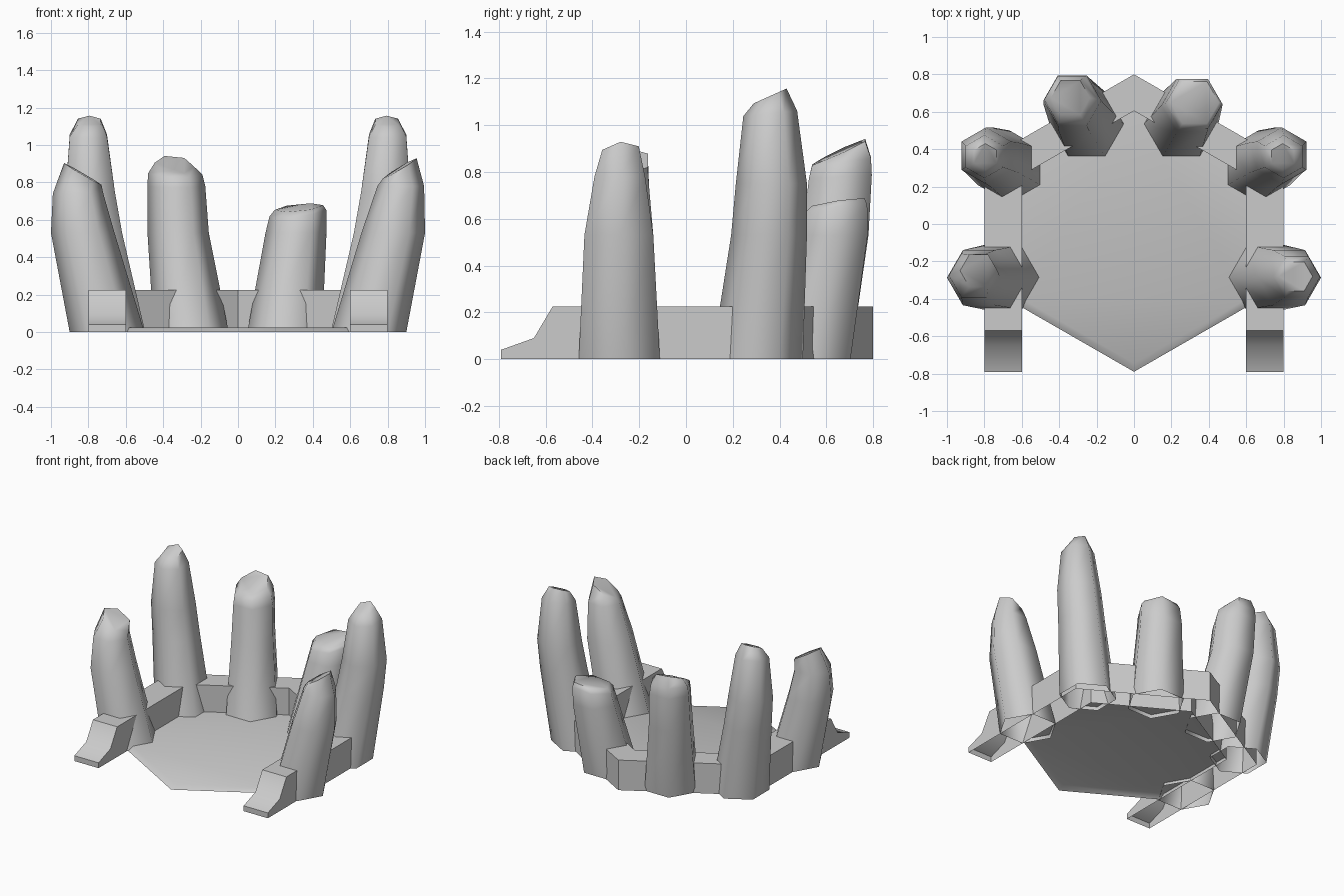
import bpy
import math

if "Cube" in bpy.data.objects:
    bpy.data.objects.remove(bpy.data.objects["Cube"])


def make_object(name, verts, faces, angle):
    mesh = bpy.data.meshes.new(name)
    mesh.from_pydata(verts, [], faces)
    mesh.update()
    ob = bpy.data.objects.new(name, mesh)
    bpy.context.collection.objects.link(ob)
    bpy.ops.object.select_all(action='DESELECT')
    ob.select_set(True)
    bpy.context.view_layer.objects.active = ob
    bpy.ops.object.shade_smooth_by_angle(angle=math.radians(angle))
    return ob


def pillar(name, rings, turn=0.0):
    """Hexagonal open-bottomed column; ring = (x, y, z, radius, slope_x, slope_y)."""
    verts, faces = [], []
    for cx, cy, cz, r, sx, sy in rings:
        for i in range(6):
            a = math.radians(60 * i + turn)
            dx, dy = r * math.cos(a), r * math.sin(a)
            verts.append((cx + dx, cy + dy, cz + sx * dx + sy * dy))
    for k in range(len(rings) - 1):
        for i in range(6):
            j = (i + 1) % 6
            faces.append((6 * k + i, 6 * k + j, 6 * k + 6 + j, 6 * k + 6 + i))
    top = 6 * (len(rings) - 1)
    faces.append(tuple(range(top, top + 6)))
    return make_object(name, verts, faces, 62)


# Floor: hexagonal slab with a bevelled front lip
floor_z = 0.025
floor_top = [(0, -0.745), (0.6, -0.40), (0.6, 0.26), (0, 0.605), (-0.6, 0.26), (-0.6, -0.40)]
lip = [(-0.6, -0.445), (0, -0.79), (0.6, -0.445)]
make_object("floor",
            [(x, y, floor_z) for x, y in floor_top] + [(x, y, 0) for x, y in lip],
            [(0, 1, 2, 3, 4, 5), (6, 7, 0, 5), (7, 8, 1, 0)], 50)

# Wall: stations (inner x, inner y, outer x, outer y, height), mirrored around the back corner
half = [(0.6, -0.79, 0.8, -0.79, 0.04),
        (0.6, -0.65, 0.8, -0.65, 0.09),
        (0.6, -0.57, 0.8, -0.57, 0.225),
        (0.6, 0.26, 0.8, 0.34, 0.225)]
stations = half + [(0, 0.605, 0, 0.8, 0.225)]
stations += [(-a, b, -c, d, h) for a, b, c, d, h in reversed(half)]
verts, faces = [], []
for a, b, c, d, h in stations:
    verts += [(a, b, 0), (a, b, h), (c, d, h), (c, d, 0)]
for k in range(len(stations) - 1):
    for i in range(3):
        p = 4 * k + i
        faces.append((p, p + 1, p + 5, p + 4))
last = 4 * (len(stations) - 1)
faces += [(3, 2, 1, 0), (last, last + 1, last + 2, last + 3)]
make_object("wall", verts, faces, 45)

# Front pillars, lowest on the inner side of the tip
pillar("front_pillar_right", [
    (0.70, -0.285, 0, 0.20, 0, 0),
    (0.83, -0.287, 0.53, 0.17, 0, 0),
    (0.87, -0.283, 0.78, 0.125, 0, 0),
    (0.865, -0.28, 0.875, 0.09, 0.6, 0.1)])
pillar("front_pillar_left", [
    (-0.70, -0.285, 0, 0.20, 0, 0),
    (-0.83, -0.287, 0.53, 0.17, 0, 0),
    (-0.855, -0.275, 0.74, 0.135, 0, 0),
    (-0.83, -0.25, 0.845, 0.10, -0.58, 0.05)])

# Tall side pillars
for s, side in ((1, "right"), (-1, "left")):
    pillar("side_pillar_" + side, [
        (s * 0.665, 0.305, 0, 0.195, 0, 0),
        (s * 0.76, 0.355, 0.53, 0.162, 0, 0),
        (s * 0.79, 0.365, 0.75, 0.152, 0, 0),
        (s * 0.80, 0.36, 1.05, 0.115, 0, 0.1),
        (s * 0.795, 0.36, 1.125, 0.07, 0, 0.45)], turn=30)

# Back pillars: short on the right, taller on the left
pillar("back_pillar_right", [
    (0.25, 0.53, 0, 0.20, 0, 0),
    (0.31, 0.635, 0.53, 0.163, 0, 0),
    (0.32, 0.643, 0.635, 0.152, 0.12, 0.12),
    (0.325, 0.65, 0.665, 0.13, 0.1, 0.15)])
pillar("back_pillar_left", [
    (-0.25, 0.53, 0, 0.20, 0, 0),
    (-0.32, 0.638, 0.53, 0.164, 0, 0),
    (-0.33, 0.66, 0.78, 0.155, 0, 0.05),
    (-0.335, 0.665, 0.845, 0.145, -0.03, 0.12),
    (-0.34, 0.675, 0.895, 0.105, -0.1, 0.45)])
